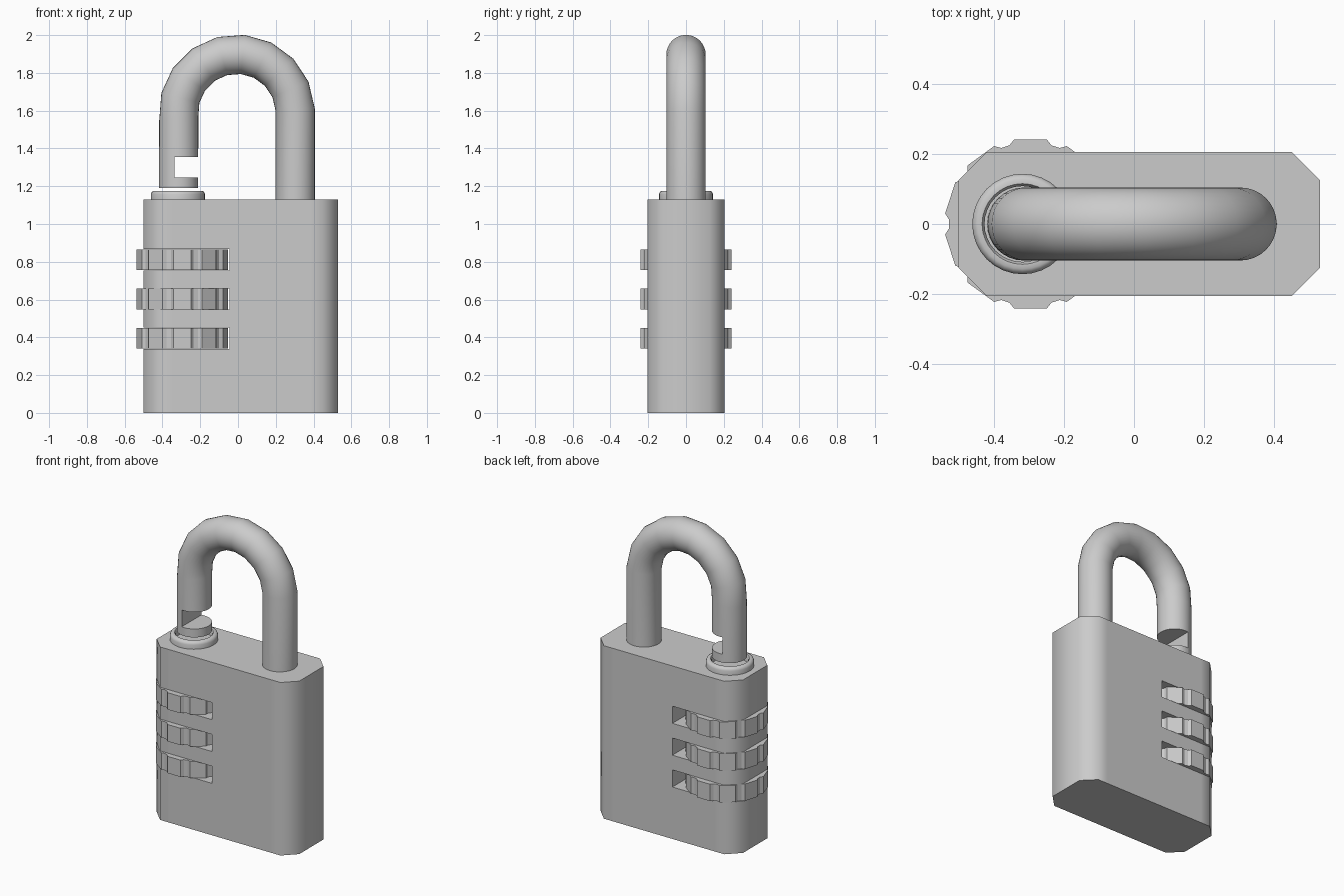
import bpy, bmesh
from math import radians, cos, sin, pi
from mathutils import Vector

cube = bpy.data.objects.get("Cube")
if cube:
    bpy.data.objects.remove(cube, do_unlink=True)

GREY = (0.6, 0.6, 0.6, 1)
metal = bpy.data.materials.new("grey metal")
metal.use_nodes = True
metal.diffuse_color = GREY
metal.node_tree.nodes["Principled BSDF"].inputs["Base Color"].default_value = GREY


def skin(name, rings, closed=False, smooth=None):
    """Join equal rings of points into a solid; closed loops the last ring to the first."""
    bm = bmesh.new()
    loops = [[bm.verts.new(p) for p in ring] for ring in rings]
    n = len(loops[0])
    pairs = list(zip(loops, loops[1:])) + ([(loops[-1], loops[0])] if closed else [])
    for a, b in pairs:
        for i in range(n):
            j = (i + 1) % n
            bm.faces.new((a[i], a[j], b[j], b[i]))
    if not closed:
        bm.faces.new(loops[0])
        bm.faces.new(loops[-1])
    bmesh.ops.recalc_face_normals(bm, faces=bm.faces)
    mesh = bpy.data.meshes.new(name)
    bm.to_mesh(mesh)
    bm.free()
    obj = bpy.data.objects.new(name, mesh)
    bpy.context.collection.objects.link(obj)
    mesh.materials.append(metal)
    if smooth:
        bpy.ops.object.select_all(action='DESELECT')
        obj.select_set(True)
        bpy.context.view_layer.objects.active = obj
        bpy.ops.object.shade_smooth_by_angle(angle=radians(smooth))
    return obj


def prism(name, outline, z0, z1, smooth=None):
    return skin(name, [[(x, y, z) for x, y in outline] for z in (z0, z1)], smooth=smooth)


def cut(target, name, x0, x1, y, z0, z1):
    """Remove a box from the target with a hidden cutter."""
    box = prism(name, [(x0, -y), (x1, -y), (x1, y), (x0, y)], z0, z1)
    box.hide_render = True
    box.hide_viewport = True
    mod = target.modifiers.new(name, 'BOOLEAN')
    mod.object = box
    mod.operation = 'DIFFERENCE'
    mod.solver = 'EXACT'


# Body: long block with chamfered upright corners
CX, HX, HY, CH = 0.015, 0.515, 0.205, 0.08
quarter = [(HX, HY - CH), (HX - CH, HY), (HX - 0.15, HY)]
outline = quarter + [(-x, y) for x, y in reversed(quarter)]
outline += [(-x, -y) for x, y in outline]
body = prism("body", [(CX + x, y) for x, y in outline], 0, 1.13, smooth=50)

# Number dials: ten-lobed wheels, each sitting in a slot through the body
DIAL_X = -0.295
wheel = []
for k in range(10):
    for offset, r in ((-11, 0.245), (11, 0.245), (15, 0.232), (21, 0.232)):
        a = radians(18 + 36 * k + offset)
        wheel.append((DIAL_X + r * cos(a), r * sin(a)))
for label, z in (("lower", 0.34), ("middle", 0.548), ("upper", 0.756)):
    prism(label + "_dial", wheel, z, z + 0.11, smooth=30)
    cut(body, label + "_slot_cutter", -0.7, -0.045, 0.4, z - 0.001, z + 0.111)

# Shackle: round bar bent through a coarse arch, its free end raised
ARCH, BAR, SIDES = 0.309, 0.104, 32
stations = [(Vector((0.303, 0, 1.0)), 0)]
for k in range(10):
    a = radians(3 + 20.3 * k)
    stations.append((Vector((-0.006 + ARCH * cos(a), 0, 1.59 + ARCH * sin(a))), a))
stations.append((Vector((-0.315, 0, 1.19)), pi))
rings = []
for centre, a in stations:
    out = Vector((cos(a), 0, sin(a)))
    rings.append([centre + BAR * (out * cos(t) + Vector((0, sin(t), 0)))
                  for t in (2 * pi * i / SIDES for i in range(SIDES))])
shackle = skin("shackle", rings, smooth=40)
cut(shackle, "latch_notch_cutter", -0.335, -0.1, 0.2, 1.245, 1.355)

# Collar: rounded ring around the shackle hole
section = [(0.108, 1.12), (0.108, 1.165), (0.115, 1.176), (0.128, 1.176),
           (0.138, 1.17), (0.143, 1.158), (0.143, 1.12)]
skin("collar", [[(-0.318 + r * cos(t), r * sin(t), z) for r, z in section]
                for t in (2 * pi * i / SIDES for i in range(SIDES))], closed=True, smooth=50)
